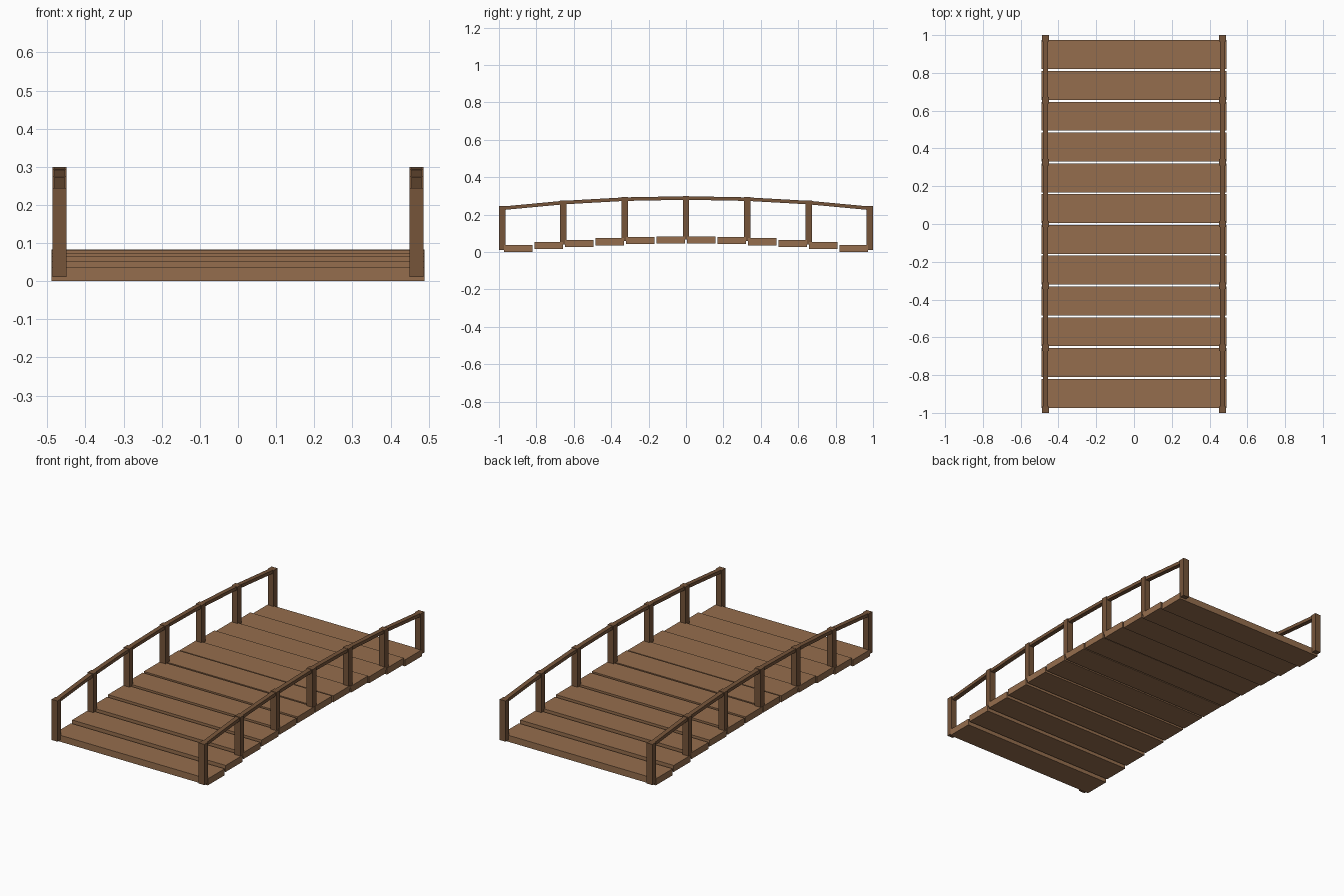
import bpy, math

if "Cube" in bpy.data.objects:
    bpy.data.objects.remove(bpy.data.objects["Cube"])

def material(name, rgb):
    m = bpy.data.materials.new(name)
    m.diffuse_color = (*rgb, 1)
    m.use_nodes = True
    m.node_tree.nodes["Principled BSDF"].inputs["Base Color"].default_value = m.diffuse_color
    return m

PLANK = material("plank_wood", (0.30, 0.155, 0.075))
POST = material("post_wood", (0.18, 0.09, 0.042))

def box(name, loc, size, mat, tilt=0.0):
    bpy.ops.mesh.primitive_cube_add(size=1, location=loc, rotation=(tilt, 0, 0))
    ob = bpy.context.object
    ob.name = name
    ob.scale = size
    ob.data.materials.append(mat)
    return ob

# shallow arch shared by deck, posts and rails
def drop(y):
    return 0.057 * y * y

# deck planks, stepped along the arch
for i in range(12):
    y = (i - 5.5) * 0.163
    box(f"plank_{i + 1}", (0, y, 0.0458 - drop(y) + 0.01875),
        (0.978, 0.153, 0.0375), PLANK)

# posts and sloping handrails on both sides
STEP, POST_H = 0.3277, 0.234
for side, sx in (("left", -1), ("right", 1)):
    x = sx * 0.468
    ys = [(i - 3) * STEP for i in range(7)]
    for i, y in enumerate(ys):
        top = 0.3 - drop(y)
        box(f"{side}_post_{i + 1}", (x, y, top - POST_H / 2),
            (0.037, 0.034, POST_H), POST)
    for i, (a, b) in enumerate(zip(ys, ys[1:])):
        za, zb = 0.289 - drop(a), 0.289 - drop(b)
        box(f"{side}_handrail_{i + 1}", (x, (a + b) / 2, (za + zb) / 2),
            (0.026, math.hypot(b - a, zb - za), 0.019), POST,
            math.atan2(zb - za, b - a))
